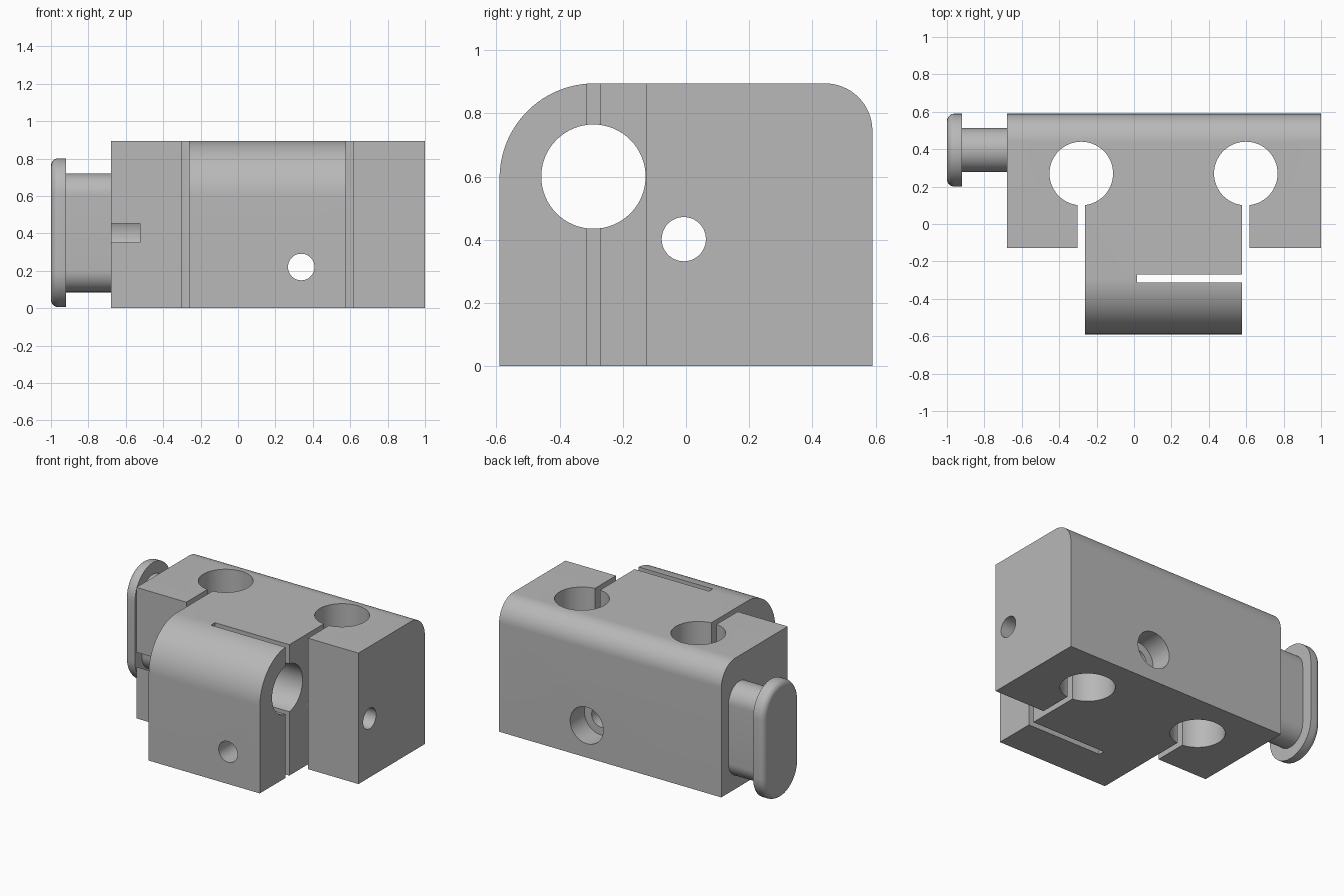
import bpy, bmesh, math
from mathutils import Vector, Matrix

if "Cube" in bpy.data.objects:
    bpy.data.objects.remove(bpy.data.objects["Cube"])

grey = bpy.data.materials.new("plain_grey")
grey.diffuse_color = (0.48, 0.48, 0.48, 1)
grey.use_nodes = True
grey.node_tree.nodes["Principled BSDF"].inputs["Base Color"].default_value = grey.diffuse_color


def arc(cx, cy, r, a0, a1, n):
    return [(cx + r * math.cos(math.radians(a0 + (a1 - a0) * i / n)),
             cy + r * math.sin(math.radians(a0 + (a1 - a0) * i / n))) for i in range(n + 1)]


def loft(name, rings):
    """Skin equal-length rings of points and cap both ends."""
    bm = bmesh.new()
    loops = [[bm.verts.new(p) for p in ring] for ring in rings]
    n = len(loops[0])
    for a, b in zip(loops, loops[1:]):
        for i in range(n):
            j = (i + 1) % n
            bm.faces.new((a[i], a[j], b[j], b[i]))
    bm.faces.new(loops[0])
    bm.faces.new(loops[-1])
    bmesh.ops.recalc_face_normals(bm, faces=bm.faces)
    me = bpy.data.meshes.new(name)
    bm.to_mesh(me)
    bm.free()
    me.materials.append(grey)
    ob = bpy.data.objects.new(name, me)
    bpy.context.collection.objects.link(ob)
    return ob


def extrude_x(name, profile, x0, x1):
    return loft(name, [[(x, y, z) for y, z in profile] for x in (x0, x1)])


def box(x0, x1, y0, y1, z0=-0.2, z1=1.2):
    return extrude_x("cutter", [(y0, z0), (y1, z0), (y1, z1), (y0, z1)], x0, x1)


def bore(axis, start, length, r, n=64):
    """Round cutter running from start along the given axis."""
    d = Vector(axis)
    rot = d.to_track_quat('Z', 'Y').to_matrix()
    ring = arc(0, 0, r, 0, 360, n)[:-1]
    return loft("cutter", [[Vector(start) + rot @ Vector((u, v, h)) for u, v in ring]
                           for h in (0, length)])


def cut(target, cutter):
    mod = target.modifiers.new("cut", 'BOOLEAN')
    mod.operation, mod.solver, mod.object = 'DIFFERENCE', 'EXACT', cutter
    bpy.context.view_layer.objects.active = target
    bpy.ops.object.modifier_apply(modifier=mod.name)
    bpy.data.objects.remove(cutter)


def smooth(ob):
    bpy.ops.object.select_all(action='DESELECT')
    ob.select_set(True)
    bpy.context.view_layer.objects.active = ob
    bpy.ops.object.shade_smooth_by_angle(angle=math.radians(30))


# Clamp block: side profile with a large front round and a small back round
profile = [(-0.59, 0), (0.59, 0)] + arc(0.44, 0.745, 0.15, 0, 90, 16) \
    + arc(-0.29, 0.595, 0.30, 90, 180, 24)
block = extrude_x("clamp_block", profile, -0.68, 1.0)

# Shorter side jaws, leaving the central lug
cut(block, box(-0.9, -0.282, -0.8, -0.127))
cut(block, box(0.598, 1.2, -0.8, -0.127))

# Upright rod holes with their clamping slots
for x in (-0.282, 0.598):
    cut(block, box(x - 0.02, x + 0.02, -0.9, 0.2))
    cut(block, bore((0, 0, 1), (x, 0.27, -0.2), 1.4, 0.17))

# Cross rod hole and its slot in the lug
cut(block, box(0.016, 0.8, -0.313, -0.271))
cut(block, bore((1, 0, 0), (-0.5, -0.293, 0.60), 1.3, 0.165))

# Screw holes with counterbores
cut(block, bore((1, 0, 0), (-0.9, -0.007, 0.402), 2.2, 0.07, 48))
cut(block, bore((1, 0, 0), (-0.9, -0.007, 0.402), 0.375, 0.13))
cut(block, bore((0, 1, 0), (0.338, -0.8, 0.22), 1.6, 0.071, 48))
cut(block, bore((0, 1, 0), (0.338, 0.435, 0.22), 0.4, 0.125))
smooth(block)


# Side knob: oblong stem and rounded flange
def oblong(r, half):
    cy, cz = 0.395, 0.403
    return arc(cy, cz + half, r, 0, 180, 24) + arc(cy, cz - half, r, 180, 360, 24)


stem = extrude_x("knob_stem", oblong(0.118, 0.2), -0.93, -0.67)
smooth(stem)

f = 0.04
rings = []
for i in range(9):
    a = math.radians(90 * i / 8)
    x, r = -1 + f * (1 - math.cos(a)), 0.195 - f * (1 - math.sin(a))
    rings.append([(x, y, z) for y, z in oblong(r, 0.203)])
rings.append([(-0.92, y, z) for y, z in oblong(0.195, 0.203)])
flange = loft("knob_flange", rings)
smooth(flange)
